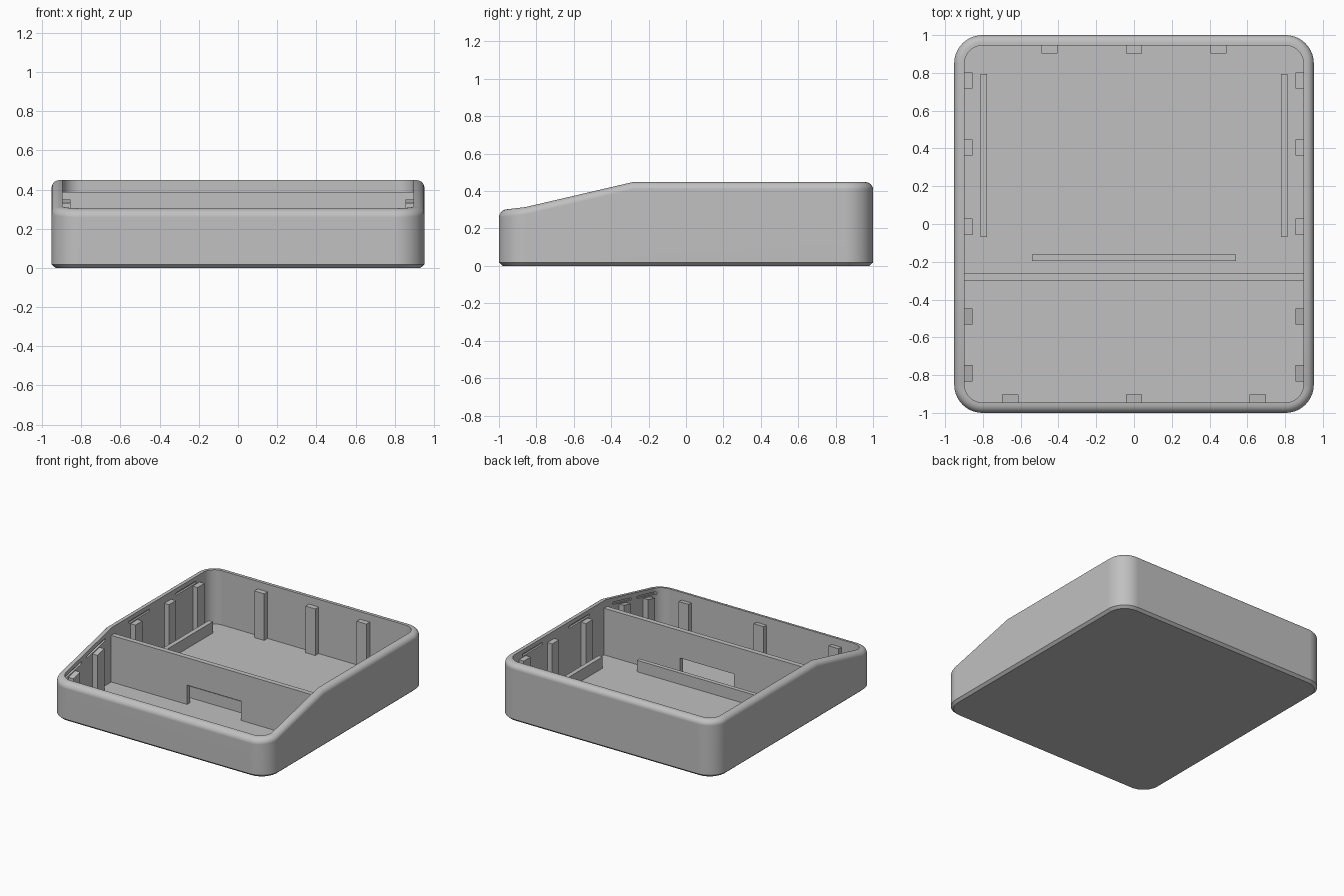
import bpy, bmesh, math

cube = bpy.data.objects.get("Cube")
if cube:
    bpy.data.objects.remove(cube, do_unlink=True)

HALF_X, HALF_Y = 0.952, 1.0
CORNER, WALL, FLOOR = 0.15, 0.055, 0.02
FILLET, LID_DROP = 0.04, 0.06
SLOPE_END = -0.285

grey = bpy.data.materials.new("plain grey")
grey.use_nodes = True
grey.diffuse_color = (0.53, 0.53, 0.53, 1)
grey.node_tree.nodes["Principled BSDF"].inputs["Base Color"].default_value = (0.53, 0.53, 0.53, 1)


def rim(y):
    """Height of the rim: flat at the back, sloping down to the front."""
    stops = [(-1.0, 0.298), (-0.86, 0.314), (SLOPE_END, 0.448)]
    for (ya, za), (yb, zb) in zip(stops, stops[1:]):
        if y <= yb:
            return za + (zb - za) * (y - ya) / (yb - ya)
    return stops[-1][1]


def lid(y):
    return rim(y) - LID_DROP


def finish(name, bm):
    bmesh.ops.recalc_face_normals(bm, faces=bm.faces)
    mesh = bpy.data.meshes.new(name)
    bm.to_mesh(mesh)
    bm.free()
    mesh.materials.append(grey)
    obj = bpy.data.objects.new(name, mesh)
    bpy.context.collection.objects.link(obj)
    return obj


def add_block(bm, x, y, bottom, top):
    """Box whose bottom and top heights are functions of y."""
    loops = []
    for height in (bottom, top):
        loops.append([bm.verts.new((px, py, height(py))) for px, py in
                      ((x[0], y[0]), (x[1], y[0]), (x[1], y[1]), (x[0], y[1]))])
    skin(bm, loops)


def skin(bm, loops):
    n = len(loops[0])
    for a, b in zip(loops, loops[1:]):
        for i in range(n):
            j = (i + 1) % n
            bm.faces.new((a[i], a[j], b[j], b[i]))
    bm.faces.new(loops[0][::-1])
    bm.faces.new(loops[-1])


def block(name, x, y, bottom, top):
    bm = bmesh.new()
    add_block(bm, x, y, bottom, top)
    return finish(name, bm)


def outline(inset):
    """Rounded rectangle, with an extra point on each side where the slope ends."""
    points = []
    r = CORNER - inset
    steps = 10
    for quarter, (sx, sy) in enumerate(((1, 1), (-1, 1), (-1, -1), (1, -1))):
        for k in range(steps + 1):
            a = math.radians(90) * (quarter + k / steps)
            points.append((sx * (HALF_X - CORNER) + r * math.cos(a),
                           sy * (HALF_Y - CORNER) + r * math.sin(a)))
        if quarter == 1:
            points.append((inset - HALF_X, SLOPE_END))
        if quarter == 3:
            points.append((HALF_X - inset, SLOPE_END))
    return points


# Tray: bottom chamfer, outer wall, rounded rim, inner wall and floor
bm = bmesh.new()
levels = [(0.02, lambda y: 0.0), (0.0, lambda y: 0.018)]
for k in range(7):
    a = math.radians(15 * k)
    levels.append((FILLET * (1 - math.cos(a)),
                   lambda y, a=a: rim(y) - FILLET * (1 - math.sin(a))))
levels += [(WALL, rim), (WALL, lambda y: FLOOR)]
skin(bm, [[bm.verts.new((x, y, z(y))) for x, y in outline(inset)] for inset, z in levels])
tray = finish("tray", bm)

# Snap grooves cut in the inner faces of the side walls
bm = bmesh.new()
inner_x = HALF_X - WALL
for y in ((-0.9, -0.67), (-0.6, -0.37), (-0.08, 0.18), (0.51, 0.76)):
    for side in (-1, 1):
        x = sorted((side * (inner_x - 0.02), side * (inner_x + 0.015)))
        add_block(bm, x, y, lambda v: rim(v) - 0.052, lambda v: rim(v) - 0.034)
cutter = finish("groove_cutter", bm)
cutter.hide_render = True
cut = tray.modifiers.new("grooves", "BOOLEAN")
cut.operation = "DIFFERENCE"
cut.solver = "EXACT"
cut.object = cutter
bpy.context.view_layer.objects.active = tray
tray.select_set(True)
bpy.ops.object.modifier_apply(modifier=cut.name)
bpy.data.objects.remove(cutter, do_unlink=True)
bpy.ops.object.shade_smooth_by_angle(angle=math.radians(30))
weighted = tray.modifiers.new("even shading", "WEIGHTED_NORMAL")
weighted.keep_sharp = True

# Lid support posts along all four walls
base = lambda y: FLOOR - 0.005
POST, DEPTH, SINK = 0.043, 0.042, 0.008
for i, y in enumerate((-0.79, -0.49, -0.015, 0.405, 0.76)):
    for side, label in ((1, "left"), (-1, "right")):
        x = sorted((side * (inner_x - DEPTH), side * (inner_x + SINK)))
        block(f"{label}_post_{i + 1}", x, (y - POST, y + POST), base, lid)
inner_y = HALF_Y - WALL
for side, label, spread in ((1, "back", 0.447), (-1, "front", 0.655)):
    y = sorted((side * (inner_y - DEPTH), side * (inner_y + SINK)))
    for i in (-1, 0, 1):
        x = i * spread
        block(f"{label}_post_{i + 2}", (x - POST, x + POST), y, base, lid)

# Divider wall with a cable opening at the floor
profile = [(-0.9, FLOOR), (-0.235, FLOOR), (-0.235, 0.172), (0.235, 0.172),
           (0.235, FLOOR), (0.9, FLOOR), (0.9, 0.388), (-0.9, 0.388)]
bm = bmesh.new()
skin(bm, [[bm.verts.new((x, y, z)) for x, z in profile] for y in (-0.3, -0.26)])
finish("divider", bm)

# Low retaining ribs on the floor
rib_top = lambda y: 0.11
block("left_rib", (0.777, 0.812), (-0.07, 0.795), base, rib_top)
block("right_rib", (-0.812, -0.777), (-0.07, 0.795), base, rib_top)
block("front_rib", (-0.54, 0.54), (-0.195, -0.162), base, rib_top)
